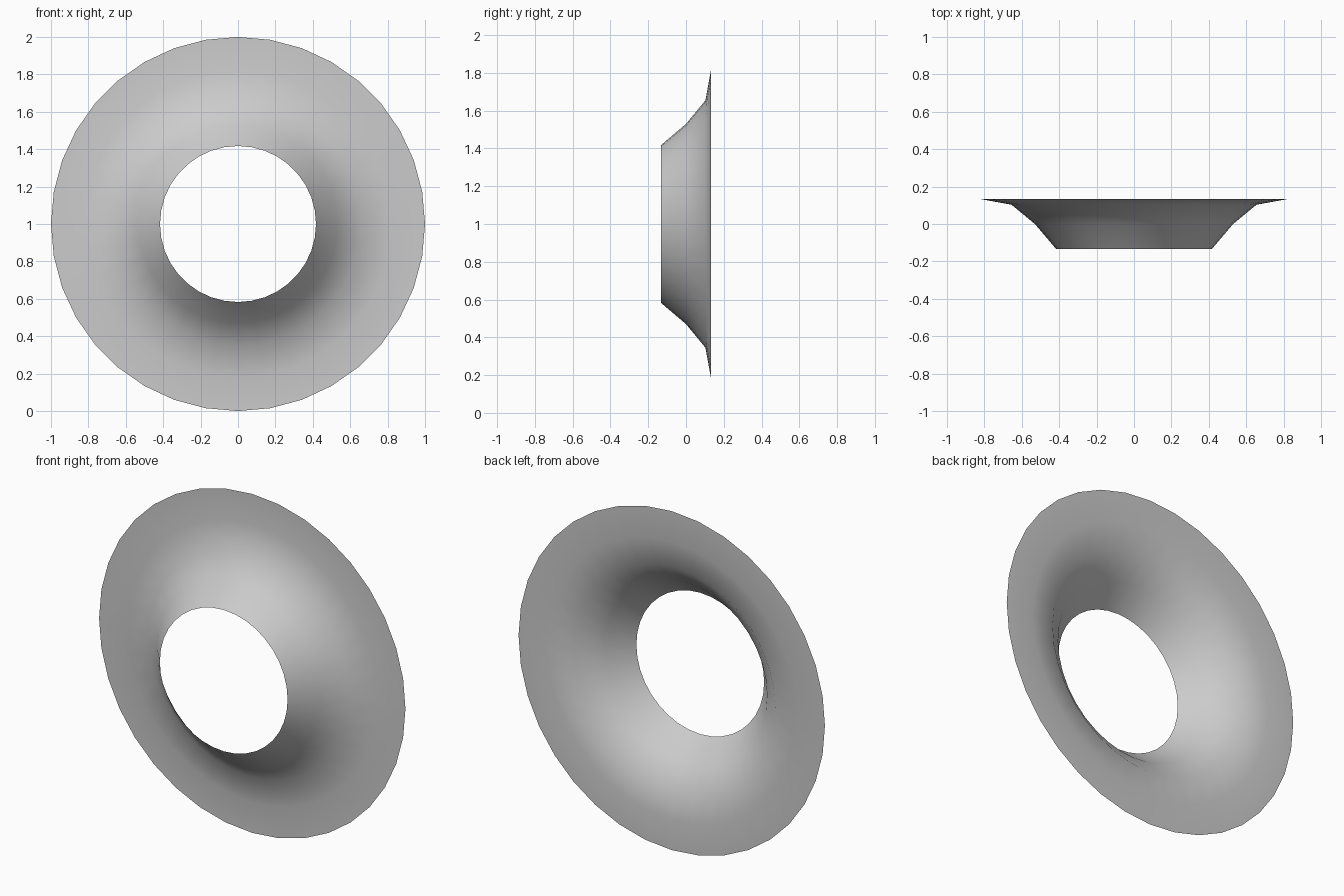
import bpy, bmesh, math

if "Cube" in bpy.data.objects:
    bpy.data.objects.remove(bpy.data.objects["Cube"])

SIDES = 36
CENTRE_Z = 1.0
# (radius, y) from the narrow front mouth to the flat back rim
PROFILE = [(0.417, -0.133), (0.53, 0.0), (0.655, 0.103), (0.82, 0.133), (1.0, 0.133)]

# Flared ring: single open sheet turned around the y axis
bm = bmesh.new()
rings = []
for r, y in PROFILE:
    angles = [2 * math.pi * i / SIDES for i in range(SIDES)]
    rings.append([bm.verts.new((r * math.cos(a), y, CENTRE_Z + r * math.sin(a))) for a in angles])
for inner, outer in zip(rings, rings[1:]):
    for i in range(SIDES):
        j = (i + 1) % SIDES
        face = bm.faces.new((inner[i], inner[j], outer[j], outer[i]))
        face.smooth = True

# Outside of the flare faces the front
bm.normal_update()
if sum(f.normal.y for f in bm.faces) > 0:
    bmesh.ops.reverse_faces(bm, faces=bm.faces[:])

mesh = bpy.data.meshes.new("flared_ring")
bm.to_mesh(mesh)
bm.free()
bpy.context.collection.objects.link(bpy.data.objects.new("flared_ring", mesh))
